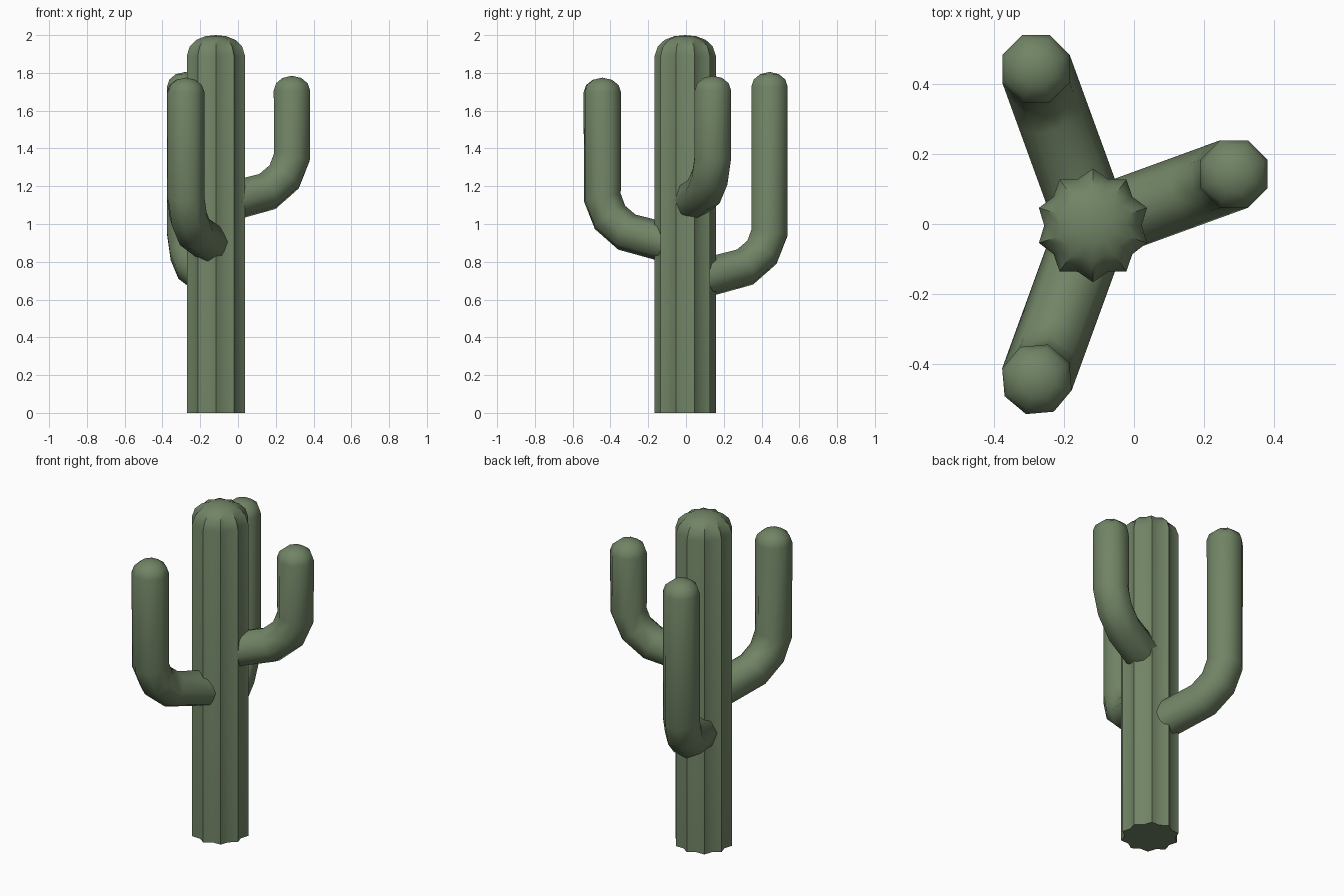
import bpy, bmesh
from math import sin, cos, pi, radians, atan2
from mathutils import Vector

cube = bpy.data.objects.get("Cube")
if cube:
    bpy.data.objects.remove(cube)

green = bpy.data.materials.new("cactus_green")
green.use_nodes = True
COLOR = (0.165, 0.23, 0.13, 1)
green.diffuse_color = COLOR
bsdf = green.node_tree.nodes["Principled BSDF"]
bsdf.inputs["Base Color"].default_value = COLOR
bsdf.inputs["Roughness"].default_value = 0.9

CENTER = Vector((-0.117, -0.004, 0))


def loft(name, rings, tip):
    """Skin a stack of rings, cap the start and close the end on a tip point."""
    bm = bmesh.new()
    loops = [[bm.verts.new(p) for p in ring] for ring in rings]
    n = len(loops[0])
    bm.faces.new(loops[0][::-1])
    for a, b in zip(loops, loops[1:]):
        for i in range(n):
            j = (i + 1) % n
            bm.faces.new((a[i], a[j], b[j], b[i]))
    top = bm.verts.new(tip)
    for i in range(n):
        bm.faces.new((loops[-1][i], loops[-1][(i + 1) % n], top))
    bmesh.ops.recalc_face_normals(bm, faces=bm.faces)
    mesh = bpy.data.meshes.new(name)
    bm.to_mesh(mesh)
    bm.free()
    mesh.materials.append(green)
    obj = bpy.data.objects.new(name, mesh)
    bpy.context.collection.objects.link(obj)
    bpy.ops.object.select_all(action='DESELECT')
    obj.select_set(True)
    bpy.context.view_layer.objects.active = obj
    bpy.ops.object.shade_smooth_by_angle(angle=radians(50))
    return obj


# Ribbed trunk: a ten-pointed star section with a domed top
RIBS = 10


def star(scale, z):
    pts = []
    for i in range(RIBS * 2):
        r = scale * (0.139 if i % 2 else 0.162)
        a = pi / 2 + i * pi / RIBS
        pts.append(CENTER + Vector((r * cos(a), r * sin(a), z)))
    return pts


trunk_profile = [(1, 0), (1, 1.89), (0.9, 1.94), (0.67, 1.975), (0.36, 1.994)]
loft("trunk", [star(s, z) for s, z in trunk_profile], CENTER + Vector((0, 0, 2)))

# Arms: eight-sided tubes that leave the trunk, bend upward and end in a dome
SIDES, RADIUS = 8, 0.104
DOME = [(0.87, 0.038), (0.52, 0.066)]


def arm(name, angle, reach, bend_z, top_z):
    out = Vector((cos(radians(angle)), sin(radians(angle)), 0))
    side = Vector((-out.y, out.x, 0))
    up = Vector((0, 0, 1))
    shoulder = top_z - 0.078
    bend = [(reach - 0.138, bend_z - 0.183), (reach - 0.043, bend_z - 0.105)]
    start = (0.06, bend[0][1] - 0.25 * (bend[0][0] - 0.06))
    path = [start] + bend + [(reach, bend_z), (reach, shoulder)]
    # Direction of travel at each path point, averaged at the bends
    slopes = [atan2(b[1] - a[1], b[0] - a[0]) for a, b in zip(path, path[1:])]
    tilts = [slopes[0]] + [(a + b) / 2 for a, b in zip(slopes, slopes[1:])] + [pi / 2]
    sections = [(d, z, t, 1) for (d, z), t in zip(path, tilts)]
    sections += [(reach, shoulder + h, pi / 2, s) for s, h in DOME]
    rings = []
    for d, z, tilt, scale in sections:
        across = out * sin(tilt) - up * cos(tilt)
        base = CENTER + out * d + up * z
        ring = []
        for i in range(SIDES):
            a = radians(2.5) + i * 2 * pi / SIDES
            ring.append(base + (across * cos(a) + side * sin(a)) * RADIUS * scale)
        rings.append(ring)
    loft(name, rings, CENTER + out * reach + up * top_z)


arm("left_arm", 20, 0.428, 1.355, 1.785)
arm("back_arm", 110, 0.475, 0.955, 1.805)
arm("front_arm", 250, 0.467, 1.14, 1.775)
